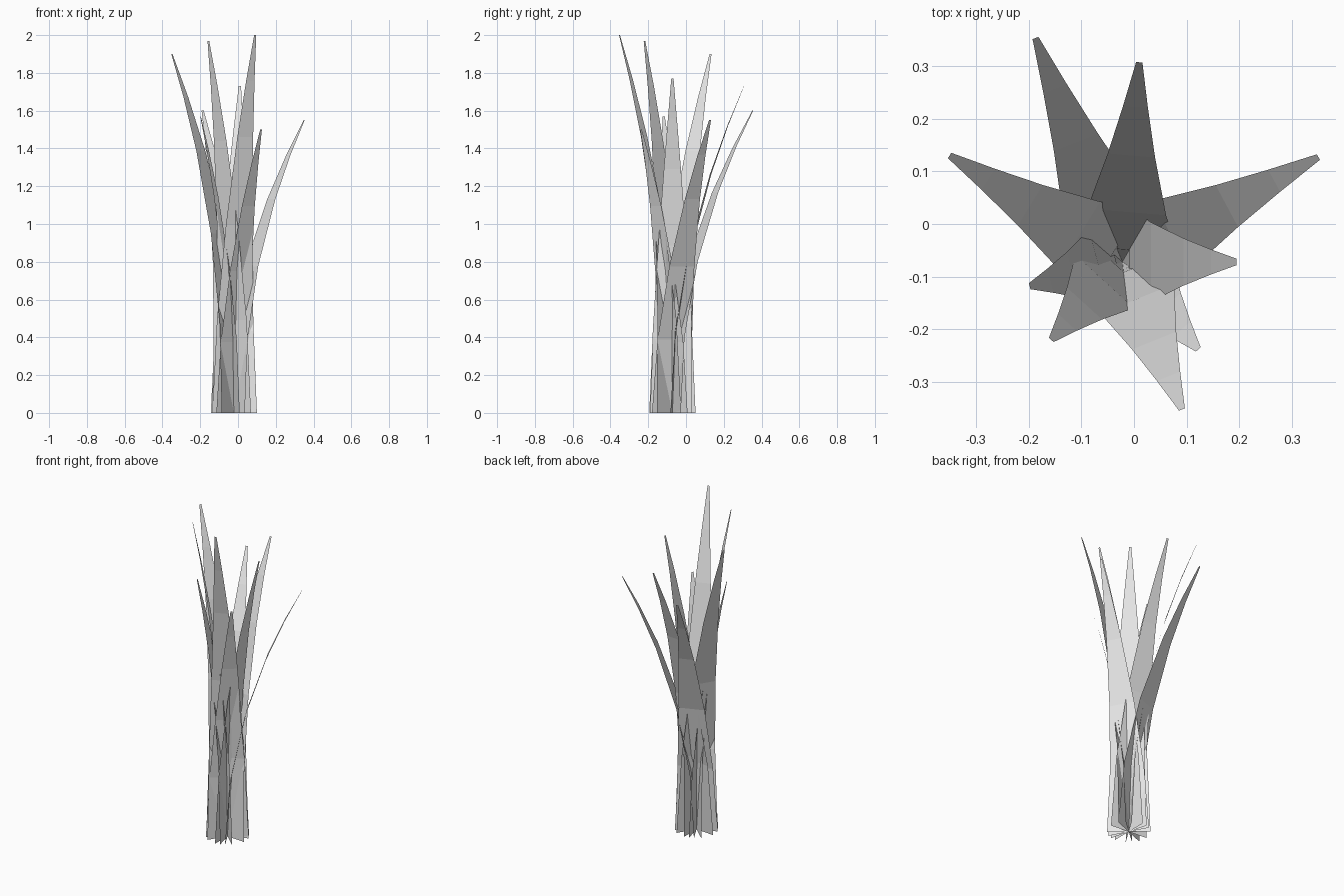
import bpy
import bmesh
from mathutils import Vector

cube = bpy.data.objects.get("Cube")
if cube:
    bpy.data.objects.remove(cube, do_unlink=True)

# One pale grey for every blade
GREY = (0.8, 0.8, 0.8, 1.0)
mat = bpy.data.materials.new("pale_grey")
mat.use_nodes = True
mat.diffuse_color = GREY
mat.node_tree.nodes["Principled BSDF"].inputs["Base Color"].default_value = GREY

ROOT = Vector((-0.022, -0.072, 0.0))
BASE_WIDTH = 0.245
TIP_WIDTH = 0.012
LEVELS = (0, 0.25, 0.5, 0.73, 0.88, 1)


def blade(name, tip):
    """Flat tapering leaf that rises from the root and curves out to its tip."""
    tip = Vector(tip)
    lean = tip - ROOT
    lean.z = 0
    side = Vector((-lean.y, lean.x, 0)).normalized()
    bm = bmesh.new()
    rows = []
    for t in LEVELS:
        centre = ROOT + lean * t ** 2 + Vector((0, 0, tip.z * t))
        width = TIP_WIDTH + (BASE_WIDTH - TIP_WIDTH) * (1 - t ** 1.3)
        rows.append([bm.verts.new(centre + side * width * s) for s in (-0.5, 0.5)])
    for low, high in zip(rows, rows[1:]):
        bm.faces.new((low[0], low[1], high[1], high[0]))
    mesh = bpy.data.meshes.new(name)
    bm.to_mesh(mesh)
    bm.free()
    mesh.materials.append(mat)
    bpy.context.collection.objects.link(bpy.data.objects.new(name, mesh))


# Blade tips, going round the tuft
TIPS = {
    "back_right_tall_blade": (-0.35, 0.13, 1.90),
    "back_right_blade": (-0.187, 0.353, 1.60),
    "back_blade": (0.01, 0.307, 1.73),
    "back_left_blade": (0.35, 0.127, 1.55),
    "left_blade": (0.195, -0.072, 1.77),
    "front_left_short_blade": (0.122, -0.238, 1.50),
    "front_tall_blade": (0.091, -0.352, 2.0),
    "front_right_tall_blade": (-0.157, -0.22, 1.97),
    "right_blade": (-0.198, -0.118, 1.57),
}
for name, tip in TIPS.items():
    blade(name, tip)
